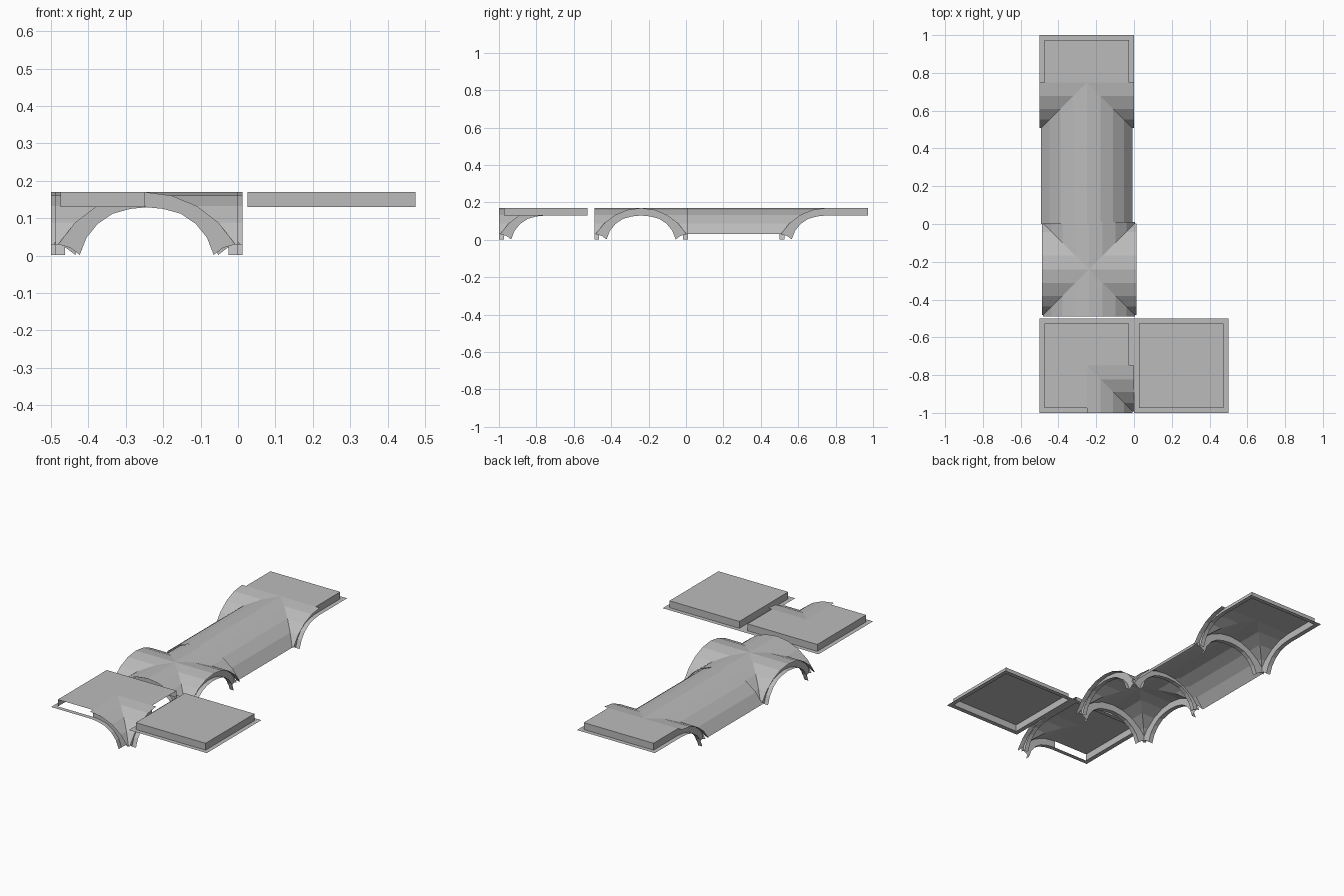
import bpy, bmesh, math

if "Cube" in bpy.data.objects:
    bpy.data.objects.remove(bpy.data.objects["Cube"])

HALF = 0.25      # half a tile
RIB = 0.026      # rib and border width
LOW, TOP = 0.13, 0.17

stone = bpy.data.materials.new("grey stone")
stone.diffuse_color = (0.5, 0.5, 0.5, 1)
stone.use_nodes = True
stone.node_tree.nodes["Principled BSDF"].inputs["Base Color"].default_value = stone.diffuse_color

# Vault profile: 60 degree arc each side of the crown, as (offset, height)
R = 0.28
VAULT = [(R * math.sin(math.radians(a)), TOP - R + R * math.cos(math.radians(a)))
         for a in (0, 15, 30, 45, 60)]
# Underside of the edge ribs
INNER = [(0, LOW), (0.05, 0.125), (0.097, 0.112), (0.137, 0.085), (0.167, 0.048), (0.185, 0.002)]
FOOT = [(0.21, 0.021)]


def face(bm, pts):
    bm.faces.new([bm.verts.new(p) for p in pts])


def put(axis, along, across, z):
    """axis 0: 'along' is x, axis 1: 'along' is y."""
    return (along, across, z) if axis == 0 else (across, along, z)


def web(bm, sx, sy):
    """One quadrant of a groin vault, two webs meeting at the diagonal."""
    for axis in (0, 1):
        sa, sc = (sx, sy) if axis == 0 else (sy, sx)
        for (o1, z1), (o2, z2) in zip(VAULT, VAULT[1:]):
            pts = [(o1, o1, z1), (HALF, o1, z1), (HALF, o2, z2), (o2, o2, z2)]
            if o1 == 0:
                pts = [(0, 0, z1), (HALF, 0, z1), (HALF, o2, z2), (o2, o2, z2)]
            face(bm, [put(axis, a * sa, c * sc, z) for a, c, z in pts])


def half_rib(bm, axis, side, sgn):
    """Half an arch along one tile edge: underside strip and inner wall."""
    e0, e1 = side * HALF, side * (HALF - RIB)
    for (o1, z1), (o2, z2) in zip(INNER, INNER[1:]):
        face(bm, [put(axis, e0, o1 * sgn, z1), put(axis, e1, o1 * sgn, z1),
                  put(axis, e1, o2 * sgn, z2), put(axis, e0, o2 * sgn, z2)])
    outline = VAULT + FOOT + INNER[::-1]
    face(bm, [put(axis, e1, o * sgn, z) for o, z in outline])


def plate(bm, x0, x1, y0, y1, z):
    face(bm, [(x0, y0, z), (x1, y0, z), (x1, y1, z), (x0, y1, z)])


def border(bm, axis, side, c0, c1, wall=True):
    """Straight low border along one edge, with the wall up to the plateau."""
    e0, e1 = side * HALF, side * (HALF - RIB)
    face(bm, [put(axis, e0, c0, LOW), put(axis, e1, c0, LOW),
              put(axis, e1, c1, LOW), put(axis, e0, c1, LOW)])
    if wall:
        i = HALF - RIB
        a, b = max(c0, -i), min(c1, i)
        face(bm, [put(axis, e1, a, LOW), put(axis, e1, b, LOW),
                  put(axis, e1, b, TOP), put(axis, e1, a, TOP)])


def finish(bm, name, x, y):
    bmesh.ops.remove_doubles(bm, verts=bm.verts, dist=0.0005)
    bmesh.ops.recalc_face_normals(bm, faces=bm.faces)
    # ceiling shells: the top surface faces up
    bm.normal_update()
    if sum(f.normal.z * f.calc_area() for f in bm.faces if f.calc_center_median().z > 0.15) < 0:
        bmesh.ops.reverse_faces(bm, faces=bm.faces)
    me = bpy.data.meshes.new(name)
    bm.to_mesh(me)
    bm.free()
    me.materials.append(stone)
    ob = bpy.data.objects.new(name, me)
    ob.location = (x, y, 0)
    bpy.context.collection.objects.link(ob)


I = HALF - RIB

# Flat ceiling tile
bm = bmesh.new()
plate(bm, -I, I, -I, I, TOP)
for s in (-1, 1):
    border(bm, 0, s, -HALF, HALF)
    border(bm, 1, s, -I, I)
finish(bm, "flat_ceiling", 0.25, -0.75)

# Corner tile: flat with one vaulted quadrant at front right
bm = bmesh.new()
web(bm, 1, -1)
half_rib(bm, 0, 1, -1)
half_rib(bm, 1, -1, 1)
plate(bm, -I, 0, -I, 0, TOP)
plate(bm, -I, 0, 0, I, TOP)
plate(bm, 0, I, 0, I, TOP)
border(bm, 0, -1, -HALF, HALF)
border(bm, 1, 1, -I, I)
border(bm, 0, 1, 0, HALF, wall=False)
border(bm, 1, -1, -I, 0, wall=False)
finish(bm, "corner_vault", -0.25, -0.75)

# Cross vault
bm = bmesh.new()
for s in (-1, 1):
    for t in (-1, 1):
        web(bm, s, t)
        half_rib(bm, 0, s, t)
        half_rib(bm, 1, s, t)
finish(bm, "cross_vault", -0.238, -0.24)

# Barrel vault
bm = bmesh.new()
for s in (-1, 1):
    for (o1, z1), (o2, z2) in zip(VAULT, VAULT[1:]):
        face(bm, [(s * o1, -HALF, z1), (s * o2, -HALF, z2), (s * o2, HALF, z2), (s * o1, HALF, z1)])
finish(bm, "barrel_vault", -0.25, 0.25)

# End tile: vaulted front half, flat back half
bm = bmesh.new()
for s in (-1, 1):
    web(bm, s, -1)
    half_rib(bm, 0, s, -1)
    half_rib(bm, 1, -1, s)
    border(bm, 0, s, 0, HALF)
plate(bm, -I, I, 0, I, TOP)
border(bm, 1, 1, -I, I)
finish(bm, "end_vault", -0.25, 0.75)
